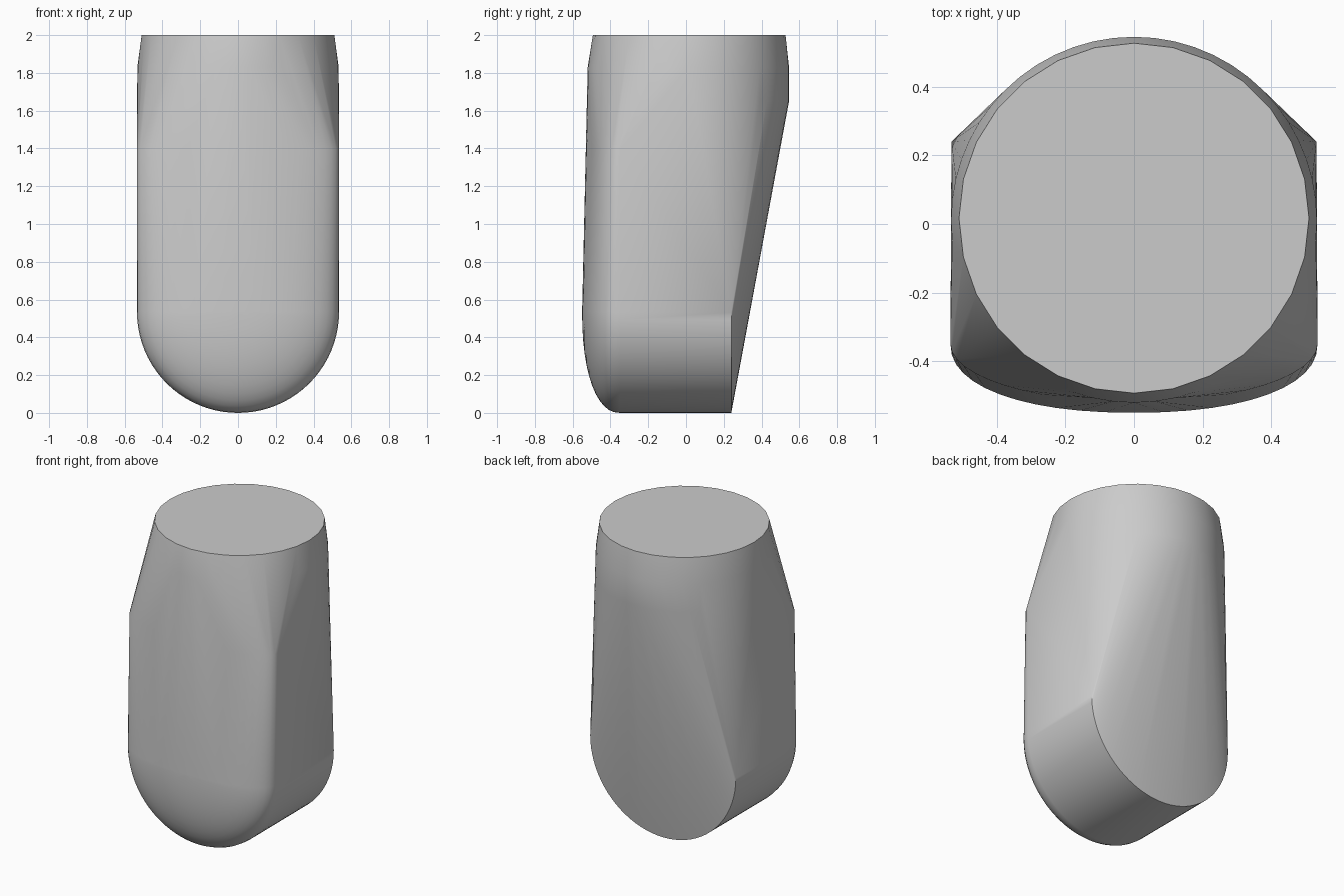
import bpy, bmesh
from math import sin, cos, pi, radians

cube = bpy.data.objects.get("Cube")
if cube:
    bpy.data.objects.remove(cube, do_unlink=True)

grey = bpy.data.materials.new("plain grey")
grey.use_nodes = True
colour = (0.6, 0.6, 0.6, 1)
grey.diffuse_color = colour
grey.node_tree.nodes["Principled BSDF"].inputs["Base Color"].default_value = colour


def ring(radius, y, z, sides):
    """Horizontal circle of points."""
    return [(radius * cos(2 * pi * i / sides), y + radius * sin(2 * pi * i / sides), z)
            for i in range(sides)]


def half_round(radius, y, z, steps=40):
    """Lower half circle facing along y."""
    return [(radius * cos(pi * i / steps), y, z - radius * sin(pi * i / steps))
            for i in range(steps + 1)]


R = 0.535
points = ring(0.51, 0.017, 2, 28)                              # flat top
points += ring(0.533, 0.0125, 1.83, 56) + ring(0.533, 0.0125, 1.65, 56)  # shoulder
points += half_round(R - 0.003, 0.24, R - 0.003)               # sharp back edge

# Domed front: half rounds that shrink as they bulge forward
for k in range(13):
    a = k / 12 * pi / 2
    points += half_round(R * max(cos(a), 0.01) ** 0.9, -0.35 - 0.2 * sin(a) ** 0.9, R)

# Upper corners where the straight sides end
for k in range(25):
    a = pi * k / 24
    points.append((R * cos(a), -0.35 - 0.17 * sin(a), 1.4))

bm = bmesh.new()
for p in points:
    bm.verts.new(p)
hull = bmesh.ops.convex_hull(bm, input=bm.verts)
loose = {g for g in hull["geom_interior"] + hull["geom_unused"]
         if isinstance(g, bmesh.types.BMVert)}
bmesh.ops.delete(bm, geom=list(loose), context="VERTS")
bmesh.ops.dissolve_limit(bm, angle_limit=radians(0.3), verts=bm.verts, edges=bm.edges)
bmesh.ops.recalc_face_normals(bm, faces=bm.faces)

mesh = bpy.data.meshes.new("rounded_body")
bm.to_mesh(mesh)
bm.free()
mesh.materials.append(grey)
body = bpy.data.objects.new("rounded_body", mesh)
bpy.context.collection.objects.link(body)

# Smooth sides, keeping the top rim and back edge crisp
bpy.ops.object.select_all(action="DESELECT")
body.select_set(True)
bpy.context.view_layer.objects.active = body
bpy.ops.object.shade_smooth_by_angle(angle=radians(30))
